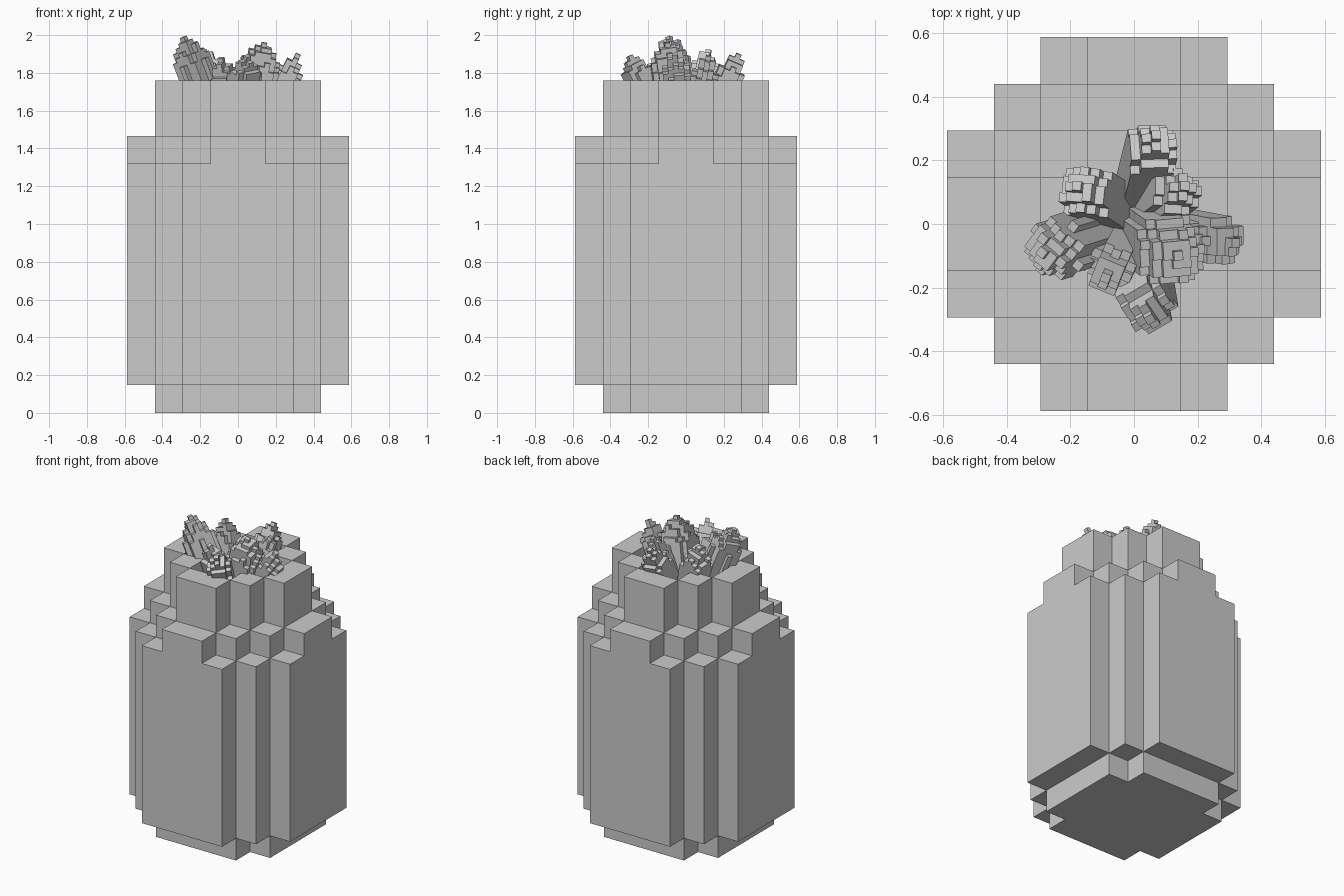
import bpy
import bmesh
import random
from mathutils import Matrix, Vector

random.seed(4)
if "Cube" in bpy.data.objects:
    bpy.data.objects.remove(bpy.data.objects["Cube"], do_unlink=True)

# One plain stone grey
grey = bpy.data.materials.new("stone_grey")
grey.use_nodes = True
colour = (0.6, 0.6, 0.6, 1)
grey.diffuse_color = colour
grey.node_tree.nodes["Principled BSDF"].inputs["Base Color"].default_value = colour

CELL = 1.76 / 12


def add_object(name, bm):
    mesh = bpy.data.meshes.new(name)
    bm.to_mesh(mesh)
    bm.free()
    mesh.materials.append(grey)
    obj = bpy.data.objects.new(name, mesh)
    bpy.context.collection.objects.link(obj)
    return obj


def layer(k):
    """Half-width in cells of each row, from the middle outwards."""
    if k == 0:
        return [3, 3, 2]
    if k < 9:
        return [4, 4, 3, 2]
    return [4, 3, 2, 1] if k == 9 else [3, 2, 1]


def inside(rows, i, j):
    i, j = (c if c >= 0 else -1 - c for c in (i, j))
    return j < len(rows) and i < rows[j]


# Blocky jar with a stepped foot, stepped shoulder and hollow neck
cells = set()
for k in range(12):
    for i in range(-4, 4):
        for j in range(-4, 4):
            hollow = k >= 8 and inside([2, 1], i, j)
            if inside(layer(k), i, j) and not hollow:
                cells.add((i, j, k))

bm = bmesh.new()
for cell in sorted(cells):
    for axis in range(3):
        for side in (0, 1):
            step = [0, 0, 0]
            step[axis] = 2 * side - 1
            if tuple(a + b for a, b in zip(cell, step)) in cells:
                continue
            ring = []
            for p, q in ((0, 0), (1, 0), (1, 1), (0, 1)):
                corner = list(cell)
                corner[axis] += side
                corner[(axis + 1) % 3] += p
                corner[(axis + 2) % 3] += q
                ring.append(bm.verts.new(Vector(corner) * CELL))
            bm.faces.new(ring if side else ring[::-1])
bmesh.ops.remove_doubles(bm, verts=bm.verts, dist=0.001)
bmesh.ops.dissolve_limit(bm, angle_limit=0.01, verts=bm.verts, edges=bm.edges)
add_object("jar", bm)


def crystal(name, tip, radius, spin):
    """Leaning bundle of square bars with a stepped, domed end."""
    tip = Vector(tip)
    base = Vector((tip.x * 0.3, tip.y * 0.3, 1.45))
    axis = tip - base
    turn = axis.to_track_quat("Z", "Y").to_matrix().to_4x4()
    frame = Matrix.Translation(base) @ turn @ Matrix.Rotation(spin, 4, "Z")
    bar = 0.029
    reach = int(radius / bar) + 1
    bm = bmesh.new()
    for i in range(-reach, reach + 1):
        for j in range(-reach, reach + 1):
            far = (i * i + j * j) ** 0.5 * bar / radius
            if far > 1.05:
                continue
            drop = round(5 * far ** 2 + random.random() * 1.2) * bar * 0.8
            height = axis.length - (drop if far else 0)
            place = Matrix.Translation((i * bar, j * bar, height / 2))
            size = Matrix.Diagonal((bar, bar, height, 1))
            bmesh.ops.create_cube(bm, size=1, matrix=frame @ place @ size)
    add_object(name, bm)


# Cluster of crystals fanning out of the neck
crystal("left_tall_crystal", (-0.29, -0.09, 1.99), 0.085, 0.6)
crystal("back_right_crystal", (-0.18, 0.12, 1.92), 0.08, 0.5)
crystal("back_crystal", (0.07, 0.28, 1.90), 0.08, 0.3)
crystal("back_left_crystal", (0.16, 0.12, 1.89), 0.07, 0.9)
crystal("middle_crystal", (0.14, -0.10, 1.96), 0.1, 0.7)
crystal("side_crystal", (0.32, -0.06, 1.90), 0.075, 0.2)
crystal("front_crystal", (0.05, -0.30, 1.89), 0.08, 0.4)
crystal("front_right_crystal", (-0.09, -0.17, 1.88), 0.07, 0.1)
